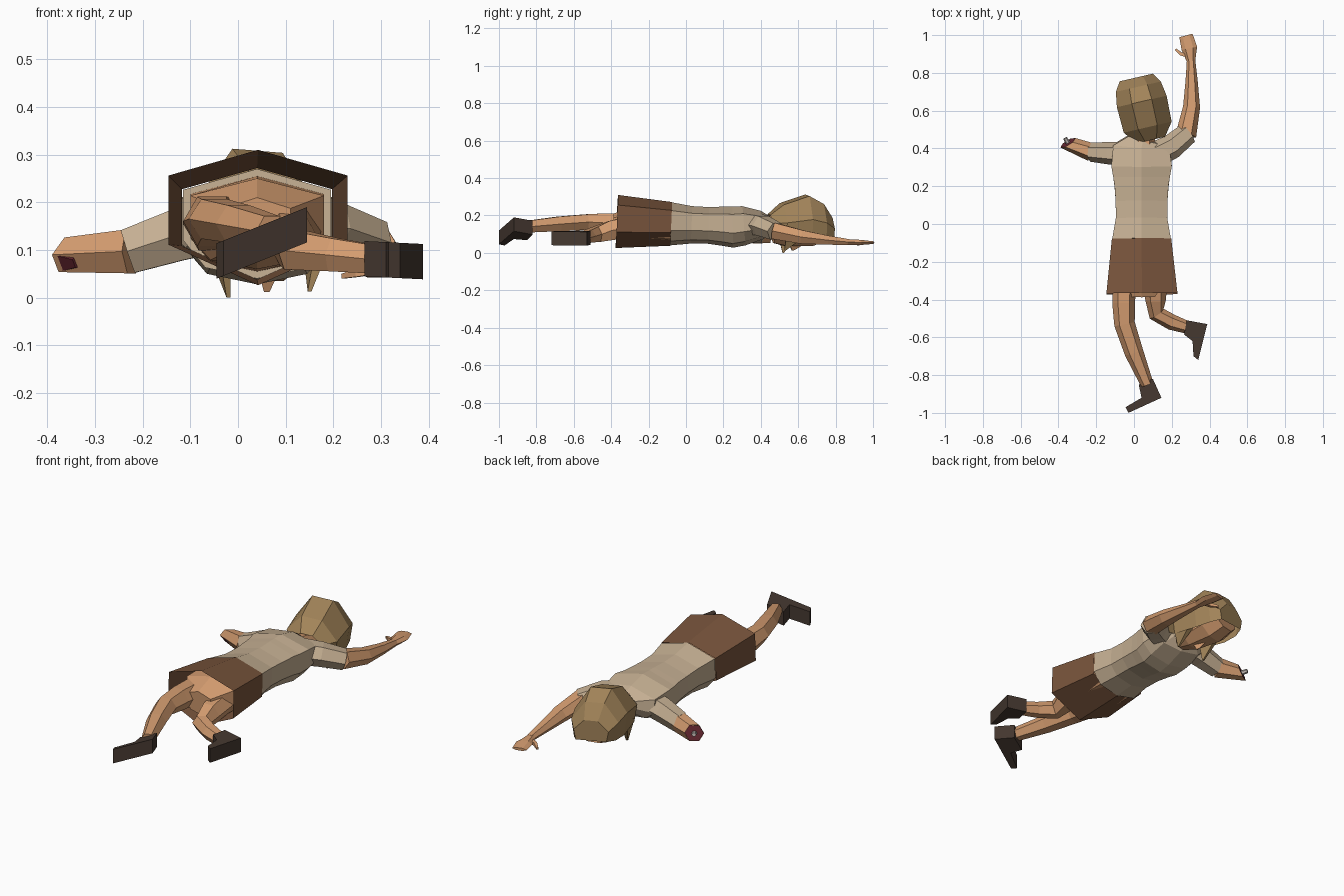
import bpy, bmesh, math
from mathutils import Vector

def mat(name, c):
    m = bpy.data.materials.new(name)
    m.diffuse_color = (*c, 1)
    return m

SKIN = mat("skin", (0.65, 0.33, 0.16))
SHIRT = mat("shirt", (0.56, 0.43, 0.29))
CLOTH = mat("brown_cloth", (0.19, 0.09, 0.045))
BOOT = mat("boot", (0.06, 0.04, 0.03))
HAIR = mat("hair", (0.36, 0.23, 0.1))
FLESH = mat("flesh", (0.13, 0.02, 0.03))
BONE = mat("bone", (0.5, 0.45, 0.42))

def finish(name, bm, m):
    bmesh.ops.recalc_face_normals(bm, faces=bm.faces[:])
    me = bpy.data.meshes.new(name)
    bm.to_mesh(me)
    bm.free()
    me.materials.append(m)
    ob = bpy.data.objects.new(name, me)
    bpy.context.collection.objects.link(ob)
    return ob

def loft(name, rings, m, closed=True, caps=(True, True)):
    bm = bmesh.new()
    vs = [[bm.verts.new(p) for p in r] for r in rings]
    n = len(vs[0])
    for a, b in zip(vs, vs[1:]):
        for i in range(n if closed else n - 1):
            j = (i + 1) % n
            bm.faces.new((a[i], a[j], b[j], b[i]))
    if caps[0]:
        bm.faces.new(vs[0])
    if caps[1]:
        bm.faces.new(vs[-1])
    return finish(name, bm, m)

def ngon(n, off=0.5):
    return [(math.cos((i + off) * math.tau / n), math.sin((i + off) * math.tau / n)) for i in range(n)]

def tube(name, path, m, prof=None, caps=(True, True), end=None):
    """path points: x, y, z, half width, half height"""
    prof = prof or ngon(6, 0)
    pts = [Vector(p[:3]) for p in path]
    rings = []
    for i, (p, q) in enumerate(zip(pts, path)):
        t = pts[min(i + 1, len(pts) - 1)] - pts[max(i - 1, 0)]
        if end and i == len(pts) - 1:
            t = Vector(end)
        t.normalize()
        side = t.cross(Vector((0, 0, 1))).normalized()
        up = side.cross(t)
        rings.append([p + side * a * q[3] + up * b * q[4] for a, b in prof])
    return loft(name, rings, m, caps=caps)

def prism(name, outline, z, half, m):
    """top outline extruded in z; z(x, y) gives the mid height"""
    return loft(name, [[(x, y, z(x, y) + s * half) for x, y in outline] for s in (-1, 1)], m)

# Torso, hips and open skirt
BODY = [(0, 1), (1, .62), (1, -.3), (.7, -.8), (0, -1), (-.7, -.8), (-1, -.3), (-1, .62)]
HEX = [(0, 1), (1, .62), (1, -.4), (0, -1), (-1, -.4), (-1, .62)]
tube("torso", [(.04, -.08, .155, .155, .115), (.04, .03, .15, .136, .1), (.04, .12, .147, .137, .098),
               (.04, .2, .143, .143, .105), (.04, .25, .138, .15, .11), (.04, .31, .145, .16, .105),
               (.04, .41, .15, .15, .075), (.05, .45, .16, .08, .04)], SHIRT, BODY)
tube("hips", [(.04, -.08, .155, .14, .1), (.04, -.28, .155, .14, .095), (.04, -.385, .15, .07, .06)], SKIN, BODY)
tube("skirt", [(.04, -.08, .155, .157, .117), (.042, -.37, .168, .188, .142)], CLOTH, HEX, caps=(False, False))

# Legs
tube("left_leg", [(-.05, -.28, .155, .065, .065), (-.055, -.42, .16, .06, .06), (-.05, -.53, .165, .055, .048),
                  (.0, -.68, .155, .05, .045), (.07, -.85, .14, .034, .036)], SKIN)
tube("right_leg", [(.11, -.28, .14, .065, .065), (.115, -.4, .12, .055, .06), (.12, -.475, .1, .045, .048),
                   (.2, -.52, .09, .042, .04), (.29, -.55, .08, .033, .034)], SKIN)

# Boots
prism("left_boot", [(.025, -.85), (.1, -.82), (.145, -.92), (-.03, -1.0), (-.045, -.97), (.04, -.92)],
      lambda x, y: .115 + (x - .05) * .4, .037, BOOT)
prism("right_boot", [(.28, -.51), (.388, -.53), (.34, -.72), (.315, -.7), (.31, -.62), (.265, -.585)],
      lambda x, y: .08 - (x - .3) * .05, .037, BOOT)

# Sleeves and arms
tube("left_sleeve", [(-.03, .37, .155, .065, .065), (-.13, .375, .13, .06, .062), (-.23, .38, .097, .05, .054)], SHIRT)
STUMP = (-.5, .8, .3)
tube("left_upper_arm", [(-.225, .38, .097, .049, .053), (-.35, .43, .09, .047, .044)], SKIN, end=STUMP, caps=(True, False))
tube("wound", [(-.33, .4, .08, .02, .02), (-.349, .43, .09, .046, .043)], FLESH, end=STUMP)
tube("arm_bone", [(-.35, .43, .09, .013, .013), (-.365, .455, .095, .011, .011)], BONE)
tube("right_sleeve", [(.1, .36, .155, .07, .065), (.2, .41, .145, .066, .06), (.285, .48, .115, .058, .052)], SHIRT)
tube("right_forearm", [(.275, .47, .118, .055, .05), (.305, .62, .085, .045, .042), (.305, .76, .068, .032, .028),
                       (.302, .87, .058, .022, .018)], SKIN)
tube("right_hand", [(.302, .86, .058, .022, .018), (.293, .93, .056, .042, .016), (.275, .998, .055, .036, .008)], SKIN)
tube("right_thumb", [(.285, .89, .058, .014, .012), (.25, .9, .052, .012, .012), (.22, .925, .045, .007, .007)], SKIN, ngon(4))

# Head turned a little to one side
A = math.radians(13)
def H(u, v, w):
    w -= u * .08
    return (.05 + u * math.cos(A) - v * math.sin(A), .61 + u * math.sin(A) + v * math.cos(A), w)

tube("neck", [(.05, .4, .165, .06, .045), (.06, .56, .14, .05, .05)], SKIN)
tube("face", [(*H(0, v, z), a, b) for v, z, a, b in
              [(-.15, .085, .04, .035), (-.08, .095, .08, .065), (.05, .11, .1, .08), (.13, .13, .085, .07)]],
     SKIN, ngon(8))
loft("nose", [[H(.02, -.06, .05), H(-.02, -.06, .05), H(0, .03, .05)],
              [H(.006, -.045, .012), H(-.006, -.045, .012), H(0, -.03, .015)]], SKIN)

# Hair shell open over the face, with hanging locks
ARC = [(-.88, 0), (-1, .5), (-.4, 1), (.4, 1), (1, .5), (.88, 0)]
loft("hair", [[H(a * h, v, lo + b * (hi - lo)) for a, b in ARC] for v, h, hi, lo in
              [(-.17, .078, .205, .13), (-.1, .13, .262, .08), (.04, .135, .308, .07),
               (.12, .122, .265, .075), (.17, .09, .19, .085)]], HAIR, closed=False, caps=(False, True))
for side, s, tip in (("left", -1, (-.02, .52, .0)), ("right", 1, (.15, .53, .013))):
    loft(side + "_front_lock",
         [[H(s * .12, -.1, .11), H(s * .12, .0, .1), H(s * .09, .0, .09), H(s * .09, -.1, .1)],
          [(tip[0] + dx * .004, tip[1] + dy * .004, tip[2]) for dx, dy in ((s, -1), (s, 1), (-s, 1), (-s, -1))]], HAIR)
